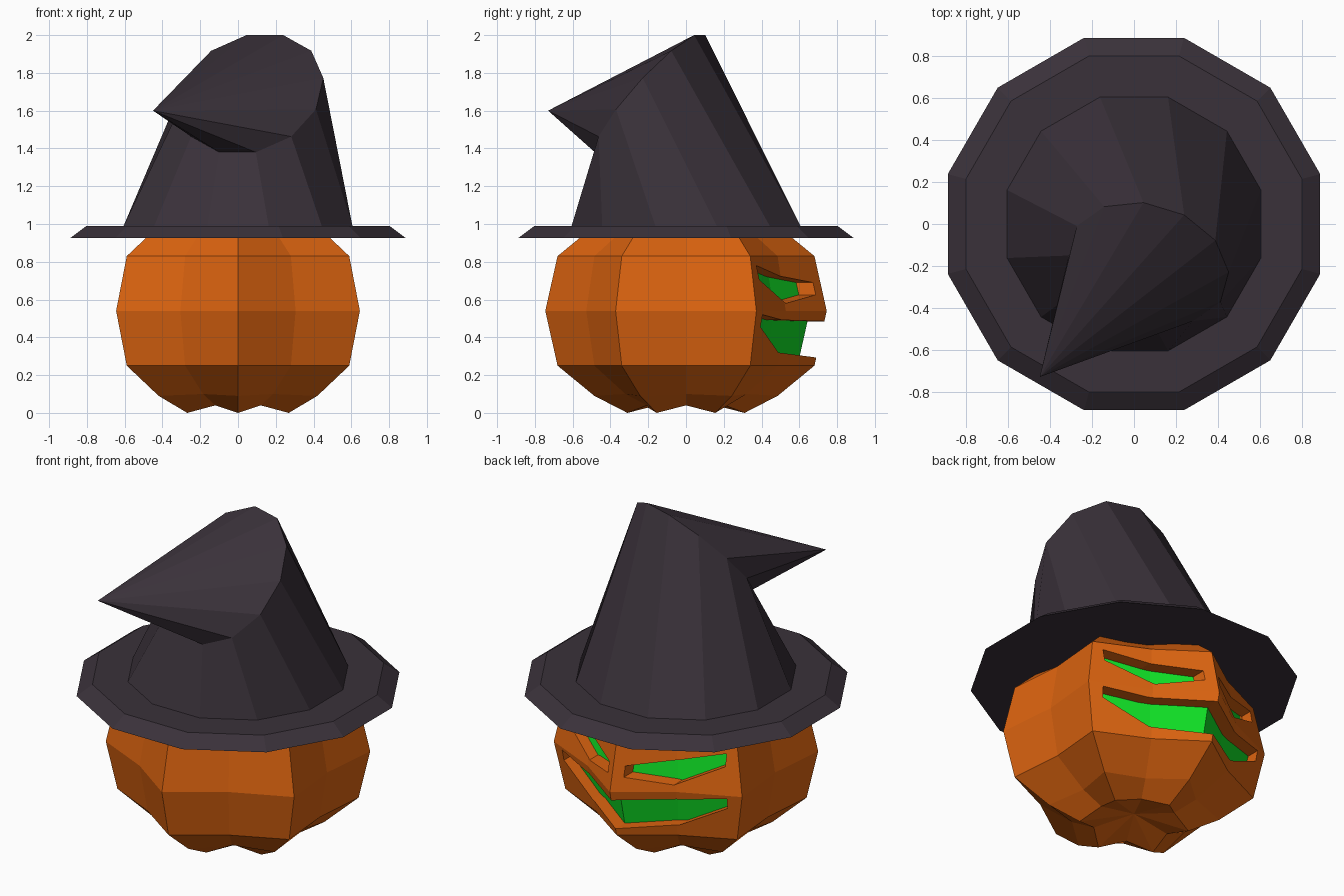
import bpy, bmesh, math
from mathutils import Vector

if "Cube" in bpy.data.objects:
    bpy.data.objects.remove(bpy.data.objects["Cube"])


def material(name, rgb):
    m = bpy.data.materials.new(name)
    m.diffuse_color = (*rgb, 1)
    m.use_nodes = True
    m.node_tree.nodes["Principled BSDF"].inputs["Base Color"].default_value = m.diffuse_color
    return m


ORANGE = material("pumpkin orange", (0.72, 0.127, 0.005))
GREEN = material("glow green", (0.005, 0.75, 0.019))
BLACK = material("hat charcoal", (0.042, 0.031, 0.042))


def finish(name, bm, mat):
    bmesh.ops.recalc_face_normals(bm, faces=bm.faces)
    me = bpy.data.meshes.new(name)
    bm.to_mesh(me)
    bm.free()
    me.materials.append(mat)
    ob = bpy.data.objects.new(name, me)
    bpy.context.collection.objects.link(ob)
    return ob


def loft(name, rings, bottom, top, mat):
    """Skin a stack of equal rings; each end closes to a point, or flat if None."""
    bm = bmesh.new()
    vs = [[bm.verts.new(p) for p in ring] for ring in rings]
    n = len(vs[0])
    for a, b in zip(vs, vs[1:]):
        for i in range(n):
            j = (i + 1) % n
            bm.faces.new((a[i], a[j], b[j], b[i]))
    for ring, tip in ((vs[0], bottom), (vs[-1], top)):
        if tip is None:
            bm.faces.new(ring)
        else:
            t = bm.verts.new(tip)
            for i in range(n):
                bm.faces.new((ring[i], ring[(i + 1) % n], t))
    return finish(name, bm, mat)


# Pumpkin: six ridges alternating with six valleys, (radius, height) profiles
MID = 0.54
RIDGE = [(0.31, 0.0), (0.485, 0.09), (0.68, 0.25), (0.745, MID)]
VALLEY = [(0.24, 0.04), (0.37, 0.10), (0.56, 0.25), (0.61, MID)]


def pumpkin(name, scale, mat):
    def full(half):
        return half + [(r, 2 * MID - z) for r, z in reversed(half[:-1])]
    rings = []
    for pair in zip(full(VALLEY), full(RIDGE)):
        ring = []
        for k in range(12):
            r, z = pair[k % 2]
            a = math.radians(30 * k)
            ring.append((r * scale * math.cos(a), r * scale * math.sin(a),
                         MID + (z - MID) * scale))
        rings.append(ring)
    h = (MID - 0.08) * scale
    return loft(name, rings, (0, 0, MID - h), (0, 0, MID + h), mat)


body = pumpkin("pumpkin", 1.0, ORANGE)
pumpkin("inner_glow", 0.88, GREEN)

# Carved face on the back (+y): slanted eyes and one wide mouth
EYE = [(0.055, 0.69), (0.30, 0.725), (0.54, 0.78),
       (0.54, 0.705), (0.29, 0.58), (0.055, 0.625)]
MOUTH = [(0, 0.485), (0.33, 0.492), (0.565, 0.52),
         (0.56, 0.455), (0.30, 0.32), (0, 0.293)]
outlines = [EYE, [(-x, z) for x, z in EYE],
            MOUTH + [(-x, z) for x, z in reversed(MOUTH[1:-1])]]
bm = bmesh.new()
for pts in outlines:
    inner = [bm.verts.new((x, 0.3, z)) for x, z in pts]
    outer = [bm.verts.new((x, 1.0, z)) for x, z in pts]
    bm.faces.new(inner)
    bm.faces.new(outer)
    for i in range(len(pts)):
        j = (i + 1) % len(pts)
        bm.faces.new((inner[i], inner[j], outer[j], outer[i]))
cutter = finish("face_cutter", bm, ORANGE)
cutter.hide_render = True
mod = body.modifiers.new("carve", 'BOOLEAN')
mod.operation = 'DIFFERENCE'
mod.solver = 'EXACT'
mod.object = cutter
bpy.context.view_layer.objects.active = body
bpy.ops.object.modifier_apply(modifier=mod.name)
bpy.data.objects.remove(cutter)


# Hat: brim, leaning crown up to a tilted ring, then the folded tip
def ring12(c, u, v):
    c, u, v = Vector(c), Vector(u), Vector(v)
    angles = [math.radians(15 + 30 * k) for k in range(12)]
    return [c + u * math.cos(a) + v * math.sin(a) for a in angles]


def flat(r, z):
    return ring12((0, 0, z), (r, 0, 0), (0, r, 0))


fold = ring12((0.07, -0.19, 1.69), (0.375, -0.114, 0), (0.075, 0.272, 0.321))
loft("witch_hat", [flat(0.92, 0.925), flat(0.83, 0.99), flat(0.627, 0.99), fold],
     None, (-0.45, -0.73, 1.6), BLACK)
